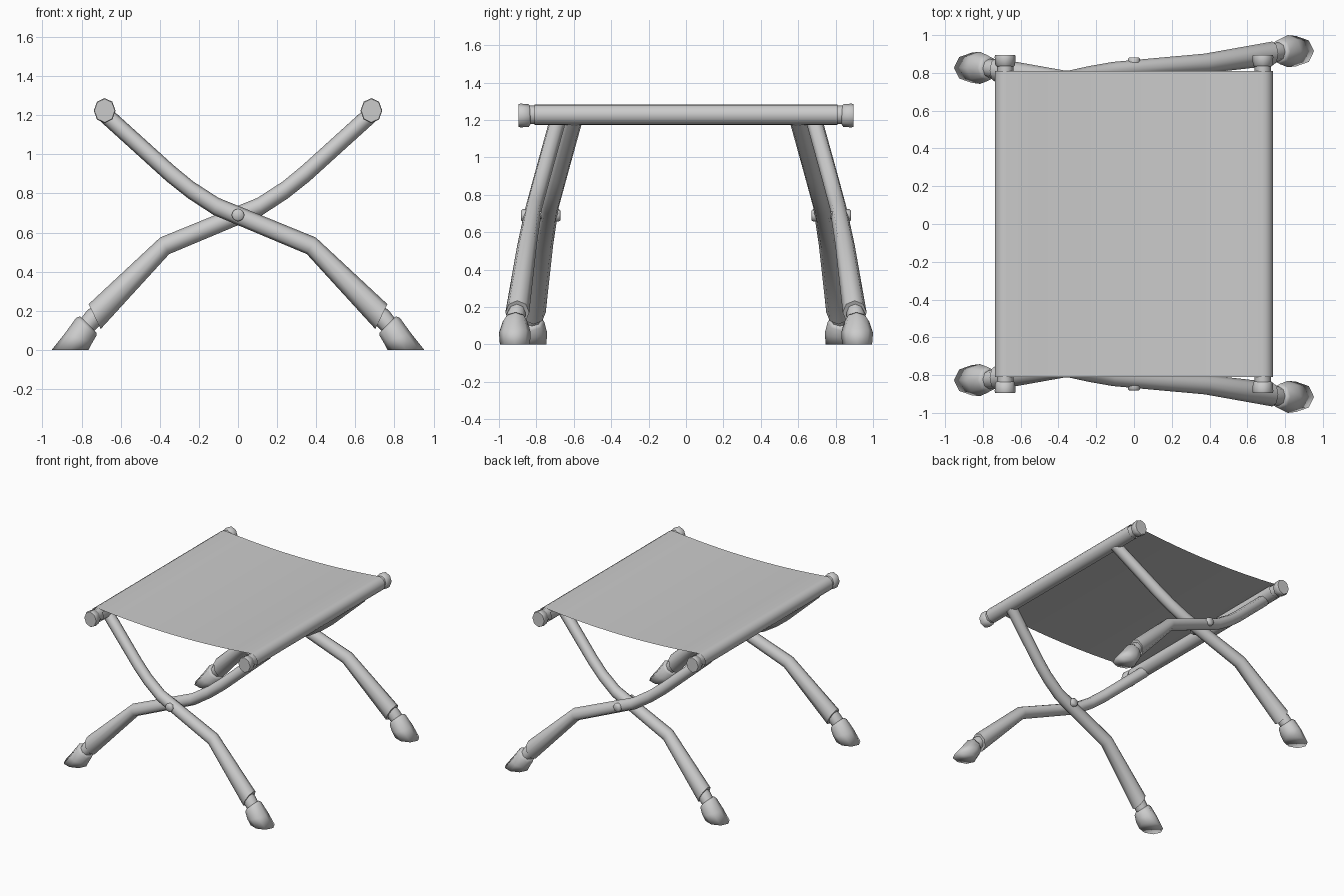
import bpy, bmesh
from math import sin, cos, pi, radians
from mathutils import Vector

if "Cube" in bpy.data.objects:
    bpy.data.objects.remove(bpy.data.objects["Cube"])

N = 8
POLE_X, POLE_Z = 0.682, 1.228


def finish(name, bm, fix=True, angle=60):
    if fix:
        bmesh.ops.recalc_face_normals(bm, faces=bm.faces)
    me = bpy.data.meshes.new(name)
    bm.to_mesh(me)
    bm.free()
    ob = bpy.data.objects.new(name, me)
    bpy.context.collection.objects.link(ob)
    bpy.ops.object.select_all(action='DESELECT')
    bpy.context.view_layer.objects.active = ob
    ob.select_set(True)
    bpy.ops.object.shade_smooth_by_angle(angle=radians(angle))
    return ob


def loft(name, rings, angle=60):
    """Skin a list of closed rings of points and cap both ends."""
    bm = bmesh.new()
    vs = [[bm.verts.new(p) for p in r] for r in rings]
    for a, b in zip(vs, vs[1:]):
        for i in range(len(a)):
            j = (i + 1) % len(a)
            bm.faces.new((a[i], a[j], b[j], b[i]))
    bm.faces.new(vs[0])
    bm.faces.new(vs[-1])
    return finish(name, bm, angle=angle)


def lathe_y(name, x, z, prof, flat=1.0):
    """Eight-sided turned part along y; prof = (y, radius)."""
    return loft(name, [[Vector((x + flat * r * sin(2 * pi * i / N), y, z + r * cos(2 * pi * i / N)))
                        for i in range(N)] for y, r in prof])


def limb(name, rows, sx, sy, dy, angle=60):
    """Rows: upper edge x,z, lower edge x,z, centre y, half width in y."""
    rings = []
    for x1, z1, x2, z2, y, hy in rows:
        c = Vector(((x1 + x2) / 2, y - dy, (z1 + z2) / 2))
        h = Vector(((x1 - x2) / 2, 0, (z1 - z2) / 2))
        ring = []
        for i in range(N):
            p = c + h * cos(2 * pi * i / N) + Vector((0, hy * sin(2 * pi * i / N), 0))
            ring.append(Vector((p.x * sx, p.y * sy, p.z)))
        rings.append(ring)
    return loft(name, rings, angle)


LEG = [(-0.645, 1.23, -0.705, 1.17, 0.685, 0.045),
       (-0.33, 0.945, -0.365, 0.862, 0.767, 0.045),
       (-0.23, 0.862, -0.255, 0.775, 0.79, 0.045),
       (-0.10, 0.778, -0.125, 0.69, 0.813, 0.045),
       (0.398, 0.575, 0.352, 0.49, 0.85, 0.052),
       (0.764, 0.234, 0.702, 0.107, 0.902, 0.064)]
ANKLE = [(0.75, 0.22, 0.685, 0.15, 0.903, 0.045),
         (0.775, 0.198, 0.705, 0.128, 0.908, 0.05),
         (0.805, 0.158, 0.74, 0.092, 0.912, 0.05)]
HOOF = [(0.808, 0.172, 0.725, 0.09, 0.912, 0.055),
        (0.828, 0.164, 0.723, 0.075, 0.913, 0.068),
        (0.885, 0.085, 0.745, 0.037, 0.915, 0.085),
        (0.953, 0.0, 0.765, 0.0, 0.915, 0.08)]

# Crossed legs with ankles and hooves, plus pivot pins, on both ends
for side, sy in (("front", -1), ("back", 1)):
    for kind, sx, dy in (("outer", 1, 0), ("inner", -1, 0.088)):
        limb(f"{side}_{kind}_leg", LEG, sx, sy, dy)
        limb(f"{side}_{kind}_ankle", ANKLE, sx, sy, dy)
        limb(f"{side}_{kind}_hoof", HOOF, sx, sy, dy, 150)
    lathe_y(f"{side}_pivot_pin", 0, 0.69,
            [(sy * y, r) for y, r in ((0.672, 0.026), (0.68, 0.033), (0.70, 0.033),
                                      (0.705, 0.02), (0.85, 0.02), (0.855, 0.033),
                                      (0.874, 0.033), (0.882, 0.026))])

# Seat poles with end caps
for side, sx in (("left", -1), ("right", 1)):
    lathe_y(f"{side}_pole", sx * POLE_X, POLE_Z, [(-0.85, 0.05), (0.85, 0.05)], 0.87)
    for end, sy in (("front", -1), ("back", 1)):
        lathe_y(f"{side}_{end}_pole_cap", sx * POLE_X, POLE_Z - 0.004,
                [(sy * y, r) for y, r in ((0.832, 0.048), (0.84, 0.06),
                                          (0.885, 0.064), (0.895, 0.06))], 0.87)

# Sagging fabric seat, wrapped round both poles
R = 0.055
SAG = 0.035
wrap = [(-POLE_X + R * cos(radians(a)), POLE_Z + R * sin(radians(a)))
        for a in range(396, 83, -24)]
edge_x, edge_z = wrap[-1]
sag = [(edge_x * (1 - t / 5), edge_z - SAG * (1 - (1 - t / 5) ** 2)) for t in range(1, 6)]
half = wrap + sag
profile = half + [(-x, z) for x, z in reversed(half[:-1])]
bm = bmesh.new()
rows = [[bm.verts.new((x, y, z)) for x, z in profile] for y in (-0.81, 0.81)]
for i in range(len(profile) - 1):
    bm.faces.new((rows[0][i], rows[0][i + 1], rows[1][i + 1], rows[1][i]))
finish("fabric_seat", bm, fix=False)
